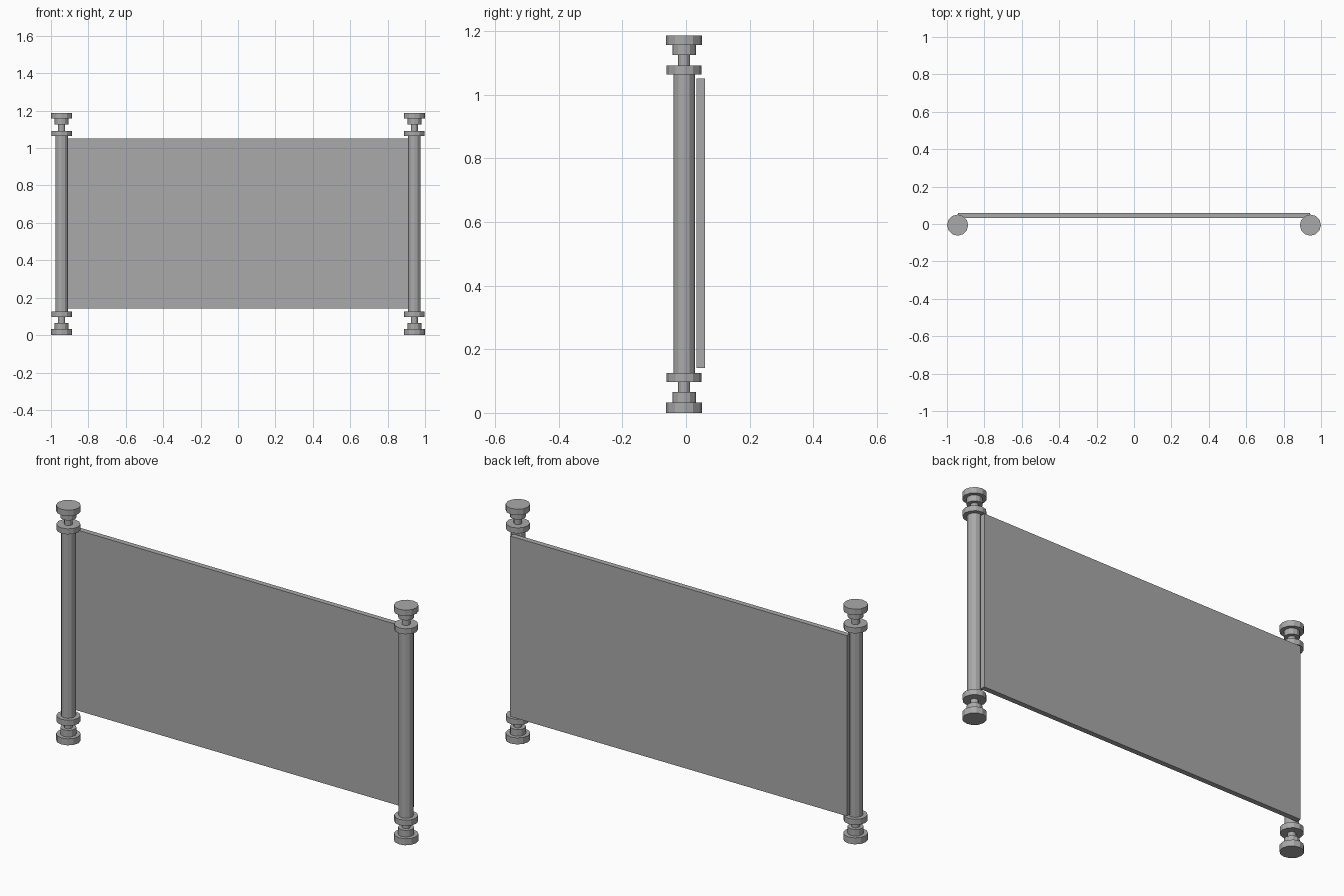
import bpy, math

cube = bpy.data.objects.get("Cube")
if cube:
    bpy.data.objects.remove(cube, do_unlink=True)

grey = bpy.data.materials.new("plain grey")
grey.use_nodes = True
colour = (0.4, 0.4, 0.4, 1)
grey.diffuse_color = colour
grey.node_tree.nodes["Principled BSDF"].inputs["Base Color"].default_value = colour

POST_X, POST_Y, SIDES = 0.943, -0.006, 12


def disc(name, x, radius, bottom, top):
    """Upright flat-shaded cylinder between two heights."""
    bpy.ops.mesh.primitive_cylinder_add(
        vertices=SIDES, radius=radius, depth=top - bottom,
        location=(x, POST_Y, (bottom + top) / 2))
    ob = bpy.context.object
    ob.name = name
    ob.data.materials.append(grey)


# Turned posts: part, radius, bottom, top
parts = [
    ("foot", 0.0565, 0, 0.033),
    ("foot_step", 0.037, 0.033, 0.066),
    ("lower_neck", 0.019, 0.066, 0.097),
    ("lower_collar", 0.055, 0.097, 0.126),
    ("post", 0.034, 0.126, 1.064),
    ("upper_collar", 0.055, 1.064, 1.092),
    ("upper_neck", 0.019, 1.092, 1.126),
    ("cap_step", 0.037, 1.126, 1.157),
    ("cap", 0.0565, 1.157, 1.187),
]
for side, x in (("left", POST_X), ("right", -POST_X)):
    for part, radius, bottom, top in parts:
        disc(f"{side}_{part}", x, radius, bottom, top)

# Thin panel behind the posts
bpy.ops.mesh.primitive_cube_add(size=1, location=(0, 0.0465, 0.5965))
panel = bpy.context.object
panel.name = "panel"
panel.scale = (1.88, 0.027, 0.911)
bpy.ops.object.transform_apply(location=False, rotation=False, scale=True)
panel.data.materials.append(grey)
